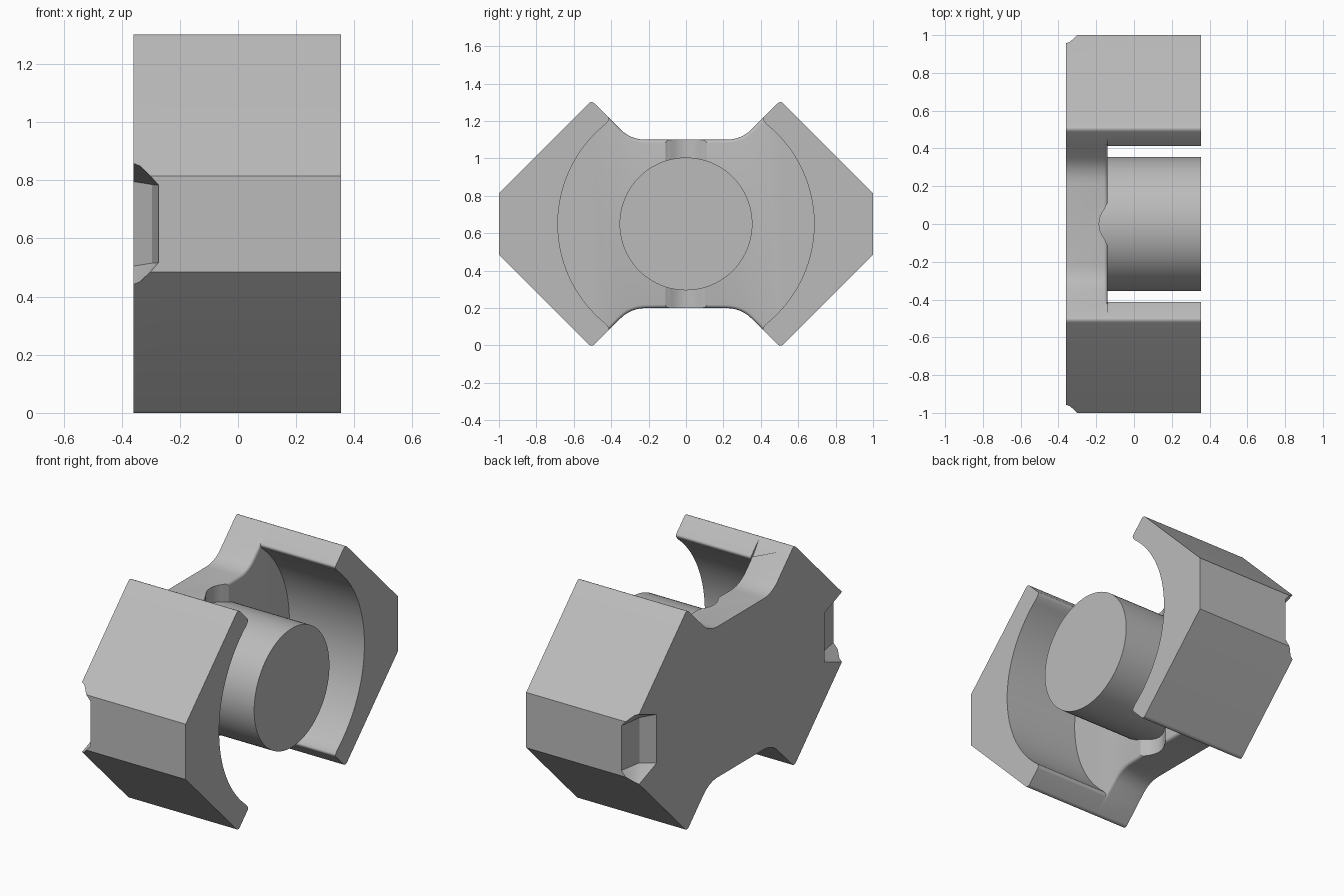
import bpy, bmesh, math
from mathutils import Vector

if "Cube" in bpy.data.objects:
    bpy.data.objects.remove(bpy.data.objects["Cube"], do_unlink=True)

MID = 0.65                       # height of the central axis
BACK, FLOOR, FACE = -0.36, -0.14, 0.355
WALL_R, POST_R = 0.685, 0.355

grey = bpy.data.materials.new("ferrite_grey")
grey.use_nodes = True
colour = (0.5, 0.5, 0.5, 1)
grey.diffuse_color = colour
grey.node_tree.nodes["Principled BSDF"].inputs["Base Color"].default_value = colour


def make_object(name, bm):
    bmesh.ops.recalc_face_normals(bm, faces=bm.faces)
    mesh = bpy.data.meshes.new(name)
    bm.to_mesh(mesh)
    bm.free()
    mesh.materials.append(grey)
    obj = bpy.data.objects.new(name, mesh)
    bpy.context.collection.objects.link(obj)
    return obj


def rounded(points, steps=6):
    """Points are (y, z, cut); corners with a cut become smooth curves."""
    out = []
    for i, (y, z, cut) in enumerate(points):
        p = Vector((y, z))
        if not cut:
            out.append(p)
            continue
        a = p + (Vector(points[i - 1][:2]) - p).normalized() * cut
        b = p + (Vector(points[(i + 1) % len(points)][:2]) - p).normalized() * cut
        for k in range(steps + 1):
            t = k / steps
            out.append(a * (1 - t) ** 2 + p * 2 * t * (1 - t) + b * t * t)
    return out


def extrude_x(outline, x0, x1):
    bm = bmesh.new()
    face = bm.faces.new([bm.verts.new((x0, y, z + MID)) for y, z in outline])
    new = bmesh.ops.extrude_face_region(bm, geom=[face])["geom"]
    bmesh.ops.translate(bm, vec=(x1 - x0, 0, 0),
                        verts=[v for v in new if isinstance(v, bmesh.types.BMVert)])
    return bm


def cut(target, cutter):
    mod = target.modifiers.new("cut", "BOOLEAN")
    mod.operation, mod.solver, mod.object = "DIFFERENCE", "EXACT", cutter
    deps = bpy.context.evaluated_depsgraph_get()
    target_mesh = bpy.data.meshes.new_from_object(target.evaluated_get(deps))
    target.modifiers.clear()
    target.data = target_mesh
    bpy.data.objects.remove(cutter, do_unlink=True)


# Base plate: waisted octagon, rounded into the waist
quarter = [(1, 0.165, 0), (0.505, 0.66, 0.025), (0.415, 0.57, 0), (0.295, 0.45, 0.08)]
half = quarter + [(-y, z, c) for y, z, c in reversed(quarter)]
plate_bm = extrude_x(rounded(half + [(-y, -z, c) for y, z, c in half]), BACK, FLOOR)
rim = [e for e in plate_bm.edges
       if all(abs(v.co.x - FLOOR) < 1e-4 and abs(v.co.y) < 0.42 for v in e.verts)]
bmesh.ops.bevel(plate_bm, geom=rim, offset=0.018, segments=4, profile=0.5, affect="EDGES")
plate = make_object("base_plate", plate_bm)

# Wire grooves across the plate, either side of the post
lip = [(0.125, -0.13), (0.1, -0.147), (0.08, -0.156), (0.06, -0.169), (0.03, -0.181)]
section = lip + [(0, -0.185)] + [(-y, x) for y, x in reversed(lip)]
groove = bmesh.new()
face = groove.faces.new([groove.verts.new((x, y, MID - 0.6)) for y, x in section])
new = bmesh.ops.extrude_face_region(groove, geom=[face])["geom"]
bmesh.ops.translate(groove, vec=(0, 0, 1.2),
                    verts=[v for v in new if isinstance(v, bmesh.types.BMVert)])
cut(plate, make_object("groove_cutter", groove))

# Clip notches at both ends of the back
for side in (1, -1):
    notch = bmesh.new()
    for x, y, z in [(-0.37, 0.78, 0.147), (-0.295, 0.86, 0.135),
                    (-0.27, 1.02, 0.133), (-0.37, 1.05, 0.25)]:
        for s in (1, -1):
            notch.verts.new((x, side * y, MID + s * z))
    bmesh.ops.convex_hull(notch, input=notch.verts)
    cut(plate, make_object("notch_cutter", notch))

# Outer legs with a round inner wall
parts = [plate]
angle = math.atan2(0.555, 0.41)
arc = [(WALL_R * math.cos(a), WALL_R * math.sin(a), 0)
       for a in (angle * (k / 24 - 1) for k in range(1, 48))]
leg = [(1, -0.165, 0), (1, 0.165, 0), (0.505, 0.66, 0.025), (0.407, 0.562, 0.015)]
leg += arc[::-1] + [(0.407, -0.562, 0.015), (0.505, -0.66, 0.025)]
for name, side in (("back_leg", 1), ("front_leg", -1)):
    outline = [(side * y, z) for y, z in rounded(leg)]
    parts.append(make_object(name, extrude_x(outline, FLOOR, FACE)))

# Centre post
ring = [(POST_R * math.cos(k * math.tau / 96), POST_R * math.sin(k * math.tau / 96))
        for k in range(96)]
parts.append(make_object("centre_post", extrude_x(ring, -0.22, FACE)))

bpy.ops.object.select_all(action="DESELECT")
for part in parts:
    part.select_set(True)
bpy.context.view_layer.objects.active = plate
bpy.ops.object.shade_smooth_by_angle(angle=math.radians(30))
